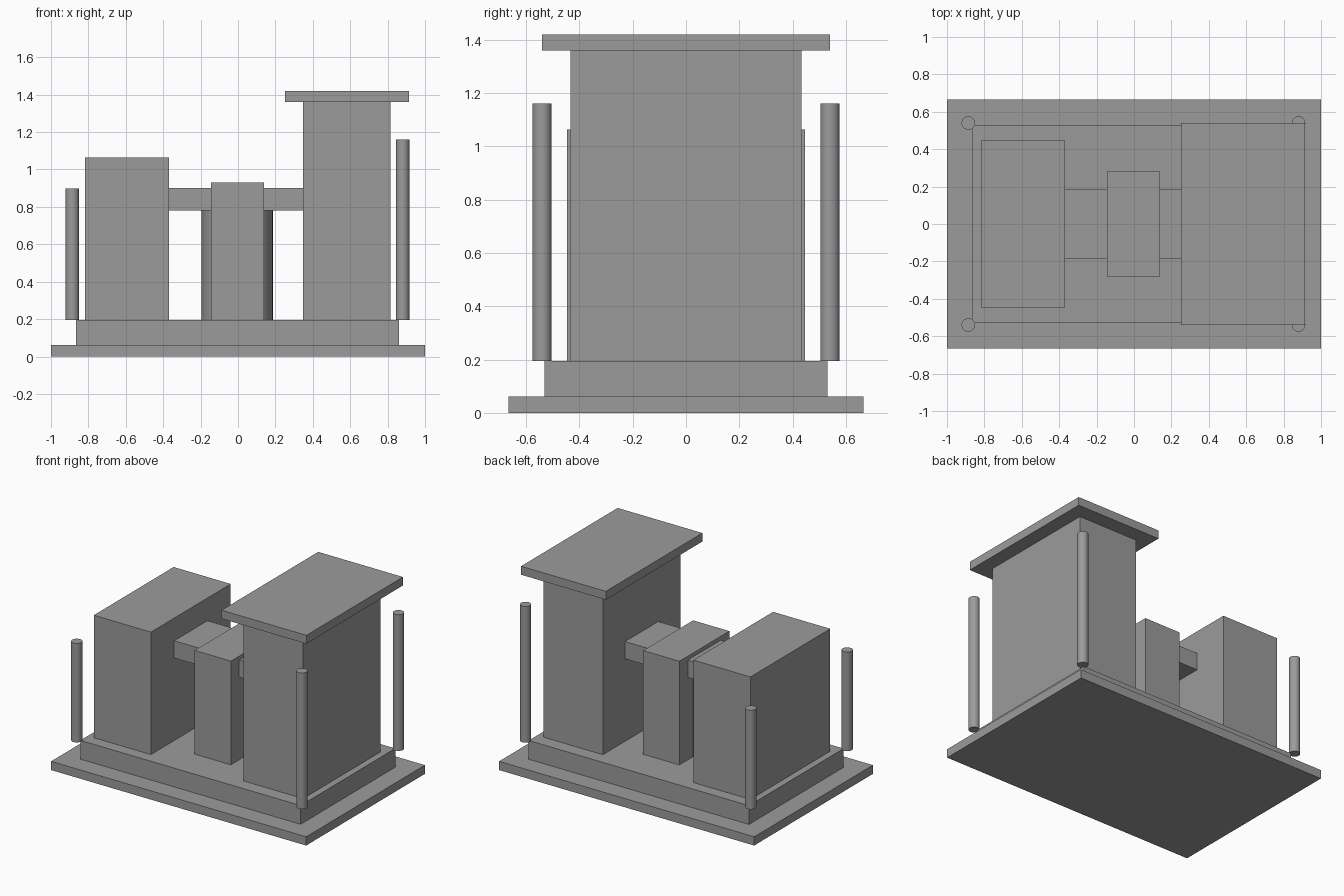
import bpy
import math

if "Cube" in bpy.data.objects:
    bpy.data.objects.remove(bpy.data.objects["Cube"])

grey = bpy.data.materials.new("plain grey")
grey.diffuse_color = (0.33, 0.33, 0.33, 1)
grey.use_nodes = True
grey.node_tree.nodes["Principled BSDF"].inputs["Base Color"].default_value = grey.diffuse_color


def box(name, x0, x1, half_y, z0, z1):
    """Box centred on y = 0."""
    bpy.ops.mesh.primitive_cube_add(
        size=1, location=((x0 + x1) / 2, 0, (z0 + z1) / 2))
    ob = bpy.context.object
    ob.name = name
    ob.scale = (x1 - x0, 2 * half_y, z1 - z0)
    bpy.ops.object.transform_apply(location=False, rotation=False, scale=True)
    ob.data.materials.append(grey)


def cylinder(name, x, y, radius, z0, z1):
    """Upright smooth cylinder."""
    bpy.ops.mesh.primitive_cylinder_add(
        vertices=32, radius=radius, depth=z1 - z0, location=(x, y, (z0 + z1) / 2))
    ob = bpy.context.object
    ob.name = name
    bpy.ops.object.shade_smooth_by_angle(angle=math.radians(30))
    ob.data.materials.append(grey)


FLOOR = 0.195  # top of the plinth

# Stepped base
box("base_slab", -1.0, 1.0, 0.665, 0.0, 0.062)
box("plinth", -0.865, 0.862, 0.53, 0.062, FLOOR)

# Towers and roof
box("low_tower", -0.818, -0.37, 0.447, FLOOR, 1.063)
box("tall_tower", 0.348, 0.815, 0.434, FLOOR, 1.36)
box("roof_slab", 0.25, 0.915, 0.541, 1.36, 1.42)

# Middle block, round core and the bridge between the towers
box("middle_block", -0.144, 0.14, 0.28, FLOOR, 0.93)
cylinder("round_core", -0.003, 0, 0.191, FLOOR, 0.78)
box("bridge", -0.37, 0.348, 0.186, 0.78, 0.902)

# Corner posts, shorter beside the low tower
for side, y in (("front", -0.54), ("back", 0.54)):
    cylinder(side + "_left_post", -0.886, y, 0.036, FLOOR, 0.897)
    cylinder(side + "_right_post", 0.88, y, 0.036, FLOOR, 1.16)
